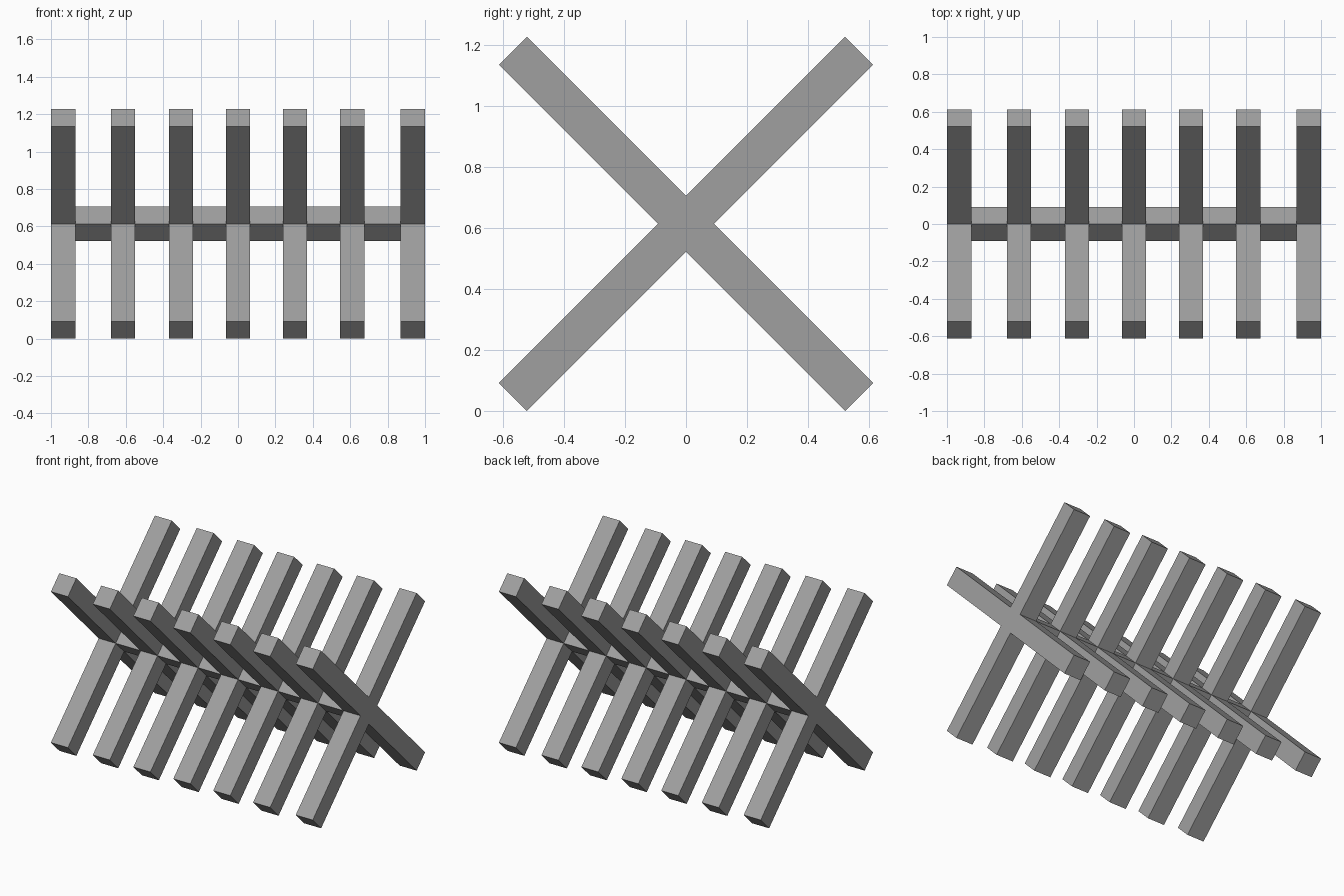
import bpy, bmesh, math
from mathutils import Matrix

if "Cube" in bpy.data.objects:
    bpy.data.objects.remove(bpy.data.objects["Cube"])

W, L, ZC = 0.13, 1.604, 0.613      # bar width, bar length, height of the crossing
R45 = Matrix.Rotation(math.radians(45), 4, 'X')

steel = bpy.data.materials.new("plain_grey")
steel.diffuse_color = (0.35, 0.35, 0.35, 1)
steel.use_nodes = True
steel.node_tree.nodes["Principled BSDF"].inputs["Base Color"].default_value = steel.diffuse_color


def prism(name, profile, x0, x1):
    """Extrude a profile along x, turned 45 degrees about the crossing."""
    bm = bmesh.new()
    face = bm.faces.new([bm.verts.new((x0, a, b)) for a, b in profile])
    ext = bmesh.ops.extrude_face_region(bm, geom=[face])
    bmesh.ops.translate(bm, vec=(x1 - x0, 0, 0),
                        verts=[v for v in ext["geom"] if isinstance(v, bmesh.types.BMVert)])
    bmesh.ops.transform(bm, matrix=Matrix.Translation((0, 0, ZC)) @ R45, verts=bm.verts)
    bmesh.ops.recalc_face_normals(bm, faces=bm.faces)
    me = bpy.data.meshes.new(name)
    bm.to_mesh(me)
    bm.free()
    me.materials.append(steel)
    ob = bpy.data.objects.new(name, me)
    bpy.context.collection.objects.link(ob)


h, e = W / 2, L / 2
# One arm of the cross, repeated by quarter turns
cross = []
for i in range(4):
    c, s = [(1, 0), (0, 1), (-1, 0), (0, -1)][i]
    cross += [(c * a - s * b, s * a + c * b) for a, b in [(e, -h), (e, h), (h, h)]]

# Crossed bars
centres = [-0.935, -0.615, -0.305, 0, 0.305, 0.61, 0.935]
for i, x in enumerate(centres):
    prism(f"crossed_bars_{i + 1}", cross, x - h, x + h)

# Lengthwise beam between neighbouring crosses
square = [(-h, -h), (h, -h), (h, h), (-h, h)]
for i, (a, b) in enumerate(zip(centres, centres[1:])):
    prism(f"centre_beam_{i + 1}", square, a + h, b - h)
